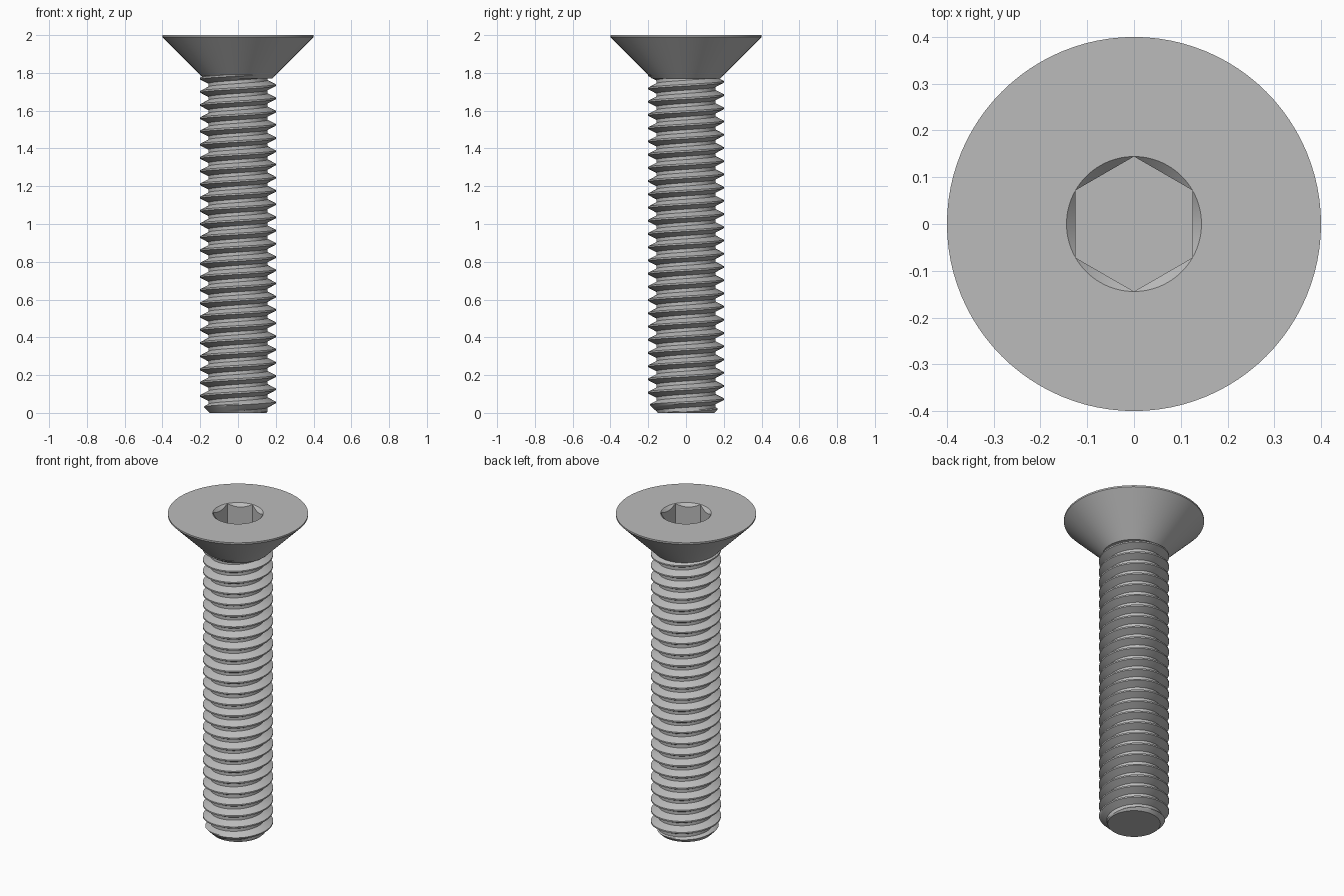
import bpy, bmesh
from math import sin, cos, pi, radians

cube = bpy.data.objects.get("Cube")
if cube:
    bpy.data.objects.remove(cube, do_unlink=True)

SEG = 96
PITCH = 0.07
MAJOR, MINOR = 0.2, 0.157

steel = bpy.data.materials.new("grey_steel")
steel.use_nodes = True
GREY = (0.5, 0.5, 0.5, 1)
steel.diffuse_color = GREY
steel.node_tree.nodes["Principled BSDF"].inputs["Base Color"].default_value = GREY


def skin(name, columns):
    """Join vertical columns of points, close both ends and smooth the result."""
    bm = bmesh.new()
    cols = [[bm.verts.new(p) for p in col] for col in columns]
    for a, b in zip(cols, cols[1:]):
        for i in range(len(a) - 1):
            bm.faces.new((a[i], b[i], b[i + 1], a[i + 1]))
    bmesh.ops.remove_doubles(bm, verts=bm.verts, dist=0.00005)
    bmesh.ops.holes_fill(bm, edges=[e for e in bm.edges if e.is_boundary], sides=0)
    bmesh.ops.recalc_face_normals(bm, faces=bm.faces)
    mesh = bpy.data.meshes.new(name)
    bm.to_mesh(mesh)
    bm.free()
    mesh.materials.append(steel)
    obj = bpy.data.objects.new(name, mesh)
    bpy.context.collection.objects.link(obj)
    bpy.ops.object.select_all(action="DESELECT")
    obj.select_set(True)
    bpy.context.view_layer.objects.active = obj
    bpy.ops.object.shade_smooth_by_angle(angle=radians(28))
    return obj


def ring_point(r, t, z):
    return (r * cos(t), r * sin(t), z)


# Threaded shank: helical crest and root, with a chamfered tip
CREST, ROOT, SUB = PITCH / 16, PITCH * 3 / 8, 4
flank = [i / SUB for i in range(SUB + 1)]
profile = [(-ROOT + f * (ROOT - CREST), MINOR + f * (MAJOR - MINOR)) for f in flank]
profile += [(-z, r) for z, r in reversed(profile)]
TOP = 1.80


def thread_column(t):
    col = []
    for k in range(-2, 28):
        for dz, r in profile:
            z = 0.055 + PITCH * (k + t / (2 * pi)) + dz
            if z > TOP:
                r = MINOR
            z = min(max(z, 0), TOP)
            col.append(ring_point(min(r, 0.15 + z), t, z))
    return col


skin("threaded_shank", [thread_column(2 * pi * i / SEG) for i in range(SEG + 1)])

# Countersunk head with a hexagonal socket and a bevelled socket mouth
HALF_FLAT = 0.125
MOUTH = HALF_FLAT / cos(pi / 6)


def head_column(t):
    hexa = HALF_FLAT / cos((t + pi / 6) % (pi / 3) - pi / 6)
    rings = [(0.18, 1.77), (0.4, 1.99), (0.4, 2), (MOUTH, 2),
             (hexa, 2 - (MOUTH - hexa)), (hexa, 1.85)]
    return [ring_point(r, t, z) for r, z in rings]


skin("countersunk_head", [head_column(2 * pi * i / SEG) for i in range(SEG + 1)])
